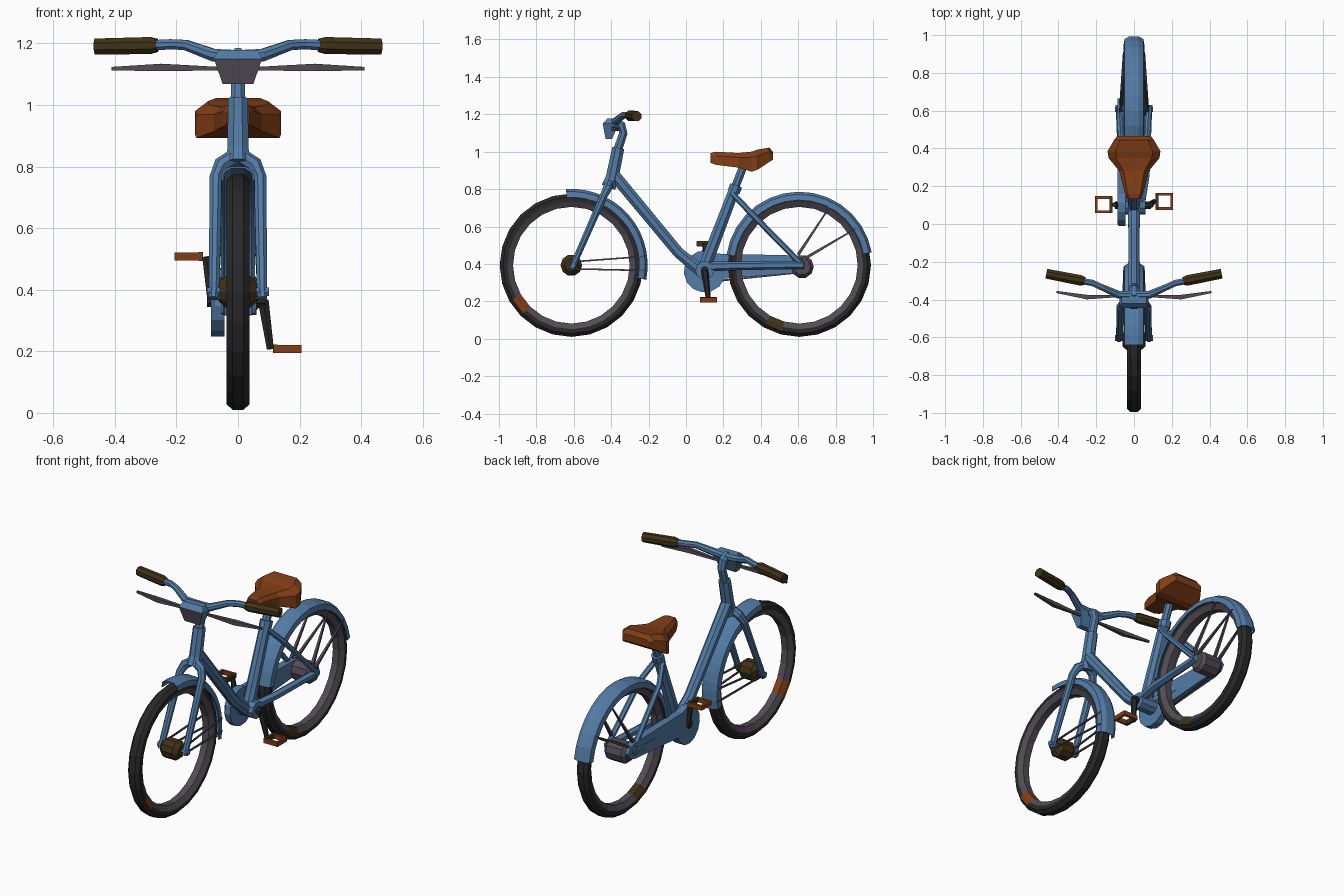
import bpy, bmesh, math
from mathutils import Vector

if "Cube" in bpy.data.objects:
    bpy.data.objects.remove(bpy.data.objects["Cube"])


def mat(name, rgb):
    m = bpy.data.materials.new(name)
    m.diffuse_color = (*rgb, 1)
    m.use_nodes = True
    m.node_tree.nodes["Principled BSDF"].inputs["Base Color"].default_value = m.diffuse_color
    return m


BLUE = mat("frame blue", (0.085, 0.20, 0.38))
BLACK = mat("tyre black", (0.022, 0.022, 0.023))
GREY = mat("metal grey", (0.085, 0.07, 0.09))
ORANGE = mat("leather orange", (0.22, 0.048, 0.008))
BROWN = mat("dark brown", (0.05, 0.032, 0.008))


def finish(bm, name, *mats):
    bmesh.ops.recalc_face_normals(bm, faces=bm.faces)
    me = bpy.data.meshes.new(name)
    bm.to_mesh(me)
    bm.free()
    for m in mats:
        me.materials.append(m)
    ob = bpy.data.objects.new(name, me)
    bpy.context.collection.objects.link(ob)
    return ob


def skin(bm, rings, loop=False, caps=True):
    """Bridge a list of point rings with quads."""
    vs = [[bm.verts.new(p) for p in r] for r in rings]
    n = len(vs[0])
    for i in range(len(vs) - (0 if loop else 1)):
        a, b = vs[i], vs[(i + 1) % len(vs)]
        for j in range(n):
            k = (j + 1) % n
            bm.faces.new((a[j], a[k], b[k], b[j]))
    if caps and not loop:
        bm.faces.new(vs[0])
        bm.faces.new(vs[-1])


def tube(name, pts, radii, m, sides=8):
    pts = [Vector(p) for p in pts]
    if not isinstance(radii, (list, tuple)):
        radii = [radii] * len(pts)
    d = (pts[-1] - pts[0]).normalized()
    ref = Vector((1, 0, 0)) if abs(d.x) < 0.8 else Vector((0, 0, 1))
    rings = []
    for i, p in enumerate(pts):
        t = (pts[min(i + 1, len(pts) - 1)] - pts[max(i - 1, 0)]).normalized()
        u = (ref - t * ref.dot(t)).normalized()
        v = t.cross(u)
        rings.append([p + radii[i] * (u * math.cos(a) + v * math.sin(a))
                      for a in (2 * math.pi * (k + 0.5) / sides for k in range(sides))])
    bm = bmesh.new()
    skin(bm, rings)
    return finish(bm, name, m)


def revolve(bm, cy, cz, prof, a0, a1, n, full=False):
    """Turn an (x, radius) profile about the axle."""
    rings = []
    for i in range(n if full else n + 1):
        a = math.radians(a0 + (a1 - a0) * i / n)
        rings.append([(x, cy + r * math.cos(a), cz + r * math.sin(a)) for x, r in prof])
    skin(bm, rings, loop=full)


def box(name, c, s, m):
    bm = bmesh.new()
    bmesh.ops.create_cube(bm, size=1)
    for v in bm.verts:
        v.co = Vector(c) + Vector(v.co[i] * s[i] for i in range(3))
    return finish(bm, name, m)


FY, RY, HZ = -0.613, 0.606, 0.393

# Wheels: black tyre, grey inner rim, one orange reflector
TYRE = [(-.018, .383), (.018, .383), (.037, .365), (.037, .342),
        (.02, .312), (-.02, .312), (-.037, .342), (-.037, .365)]
for name, cy, spot, m in (("front_wheel", FY, 217, ORANGE), ("rear_wheel", RY, 247, BROWN)):
    bm = bmesh.new()
    revolve(bm, cy, HZ, TYRE, 0, 360, 24, True)
    for f in bm.faces:
        c = f.calc_center_median()
        r = math.hypot(c.y - cy, c.z - HZ)
        ang = math.degrees(math.atan2(c.z - HZ, c.y - cy)) % 360
        if r < .335:
            f.material_index = 1
        if r < .355 and abs(ang - spot) < 7.5:
            f.material_index = 2
    finish(bm, name, BLACK, GREY, m)

# Mudguards: thin U-shaped channels
for name, cy, r, a0, a1 in (("front_mudguard", FY, .408, 94, -11), ("rear_mudguard", RY, .393, 172, 10)):
    out = [(-.055, r - .045), (-.05, r - .014), (-.025, r), (.025, r), (.05, r - .014), (.055, r - .045)]
    inner = [(x * .88, q - .006) for x, q in reversed(out)]
    inner[0], inner[-1] = (.048, r - .045), (-.048, r - .045)
    bm = bmesh.new()
    revolve(bm, cy, HZ, out + inner, a0, a1, 14)
    finish(bm, name, BLUE)

# Hubs and axles
tube("front_hub", [(-.06, FY, HZ), (-.035, FY, HZ), (.035, FY, HZ), (.06, FY, HZ)], [.035, .058, .058, .035], BROWN, 10)
tube("front_axle", [(-.1, FY + .01, HZ), (.1, FY + .01, HZ)], .016, BLUE, 6)
tube("rear_hub", [(-.07, RY + .015, .385), (-.05, RY + .015, .385), (.05, RY + .015, .385), (.07, RY + .015, .385)],
     [.045, .062, .062, .045], GREY, 10)
tube("rear_axle", [(-.1, RY, HZ), (.1, RY, HZ)], .014, BLUE, 6)

# Main frame tubes
tube("head_tube", [(0, -.415, .81), (0, -.395, .86), (0, -.362, 1.02)], [.042, .037, .035], BLUE)
tube("down_tube", [(0, -.392, .885), (0, -.04, .46), (0, .09, .355)], [.034, .032, .036], BLUE)
tube("seat_tube", [(0, .095, .37), (0, .265, .815)], [.036, .031], BLUE)
tube("seat_clamp", [(0, .255, .785), (0, .268, .82)], .036, BLUE)
tube("seat_post", [(0, .255, .79), (0, .315, .945)], .024, BLUE)
tube("bottom_bracket", [(-.075, .1, .365), (.06, .1, .365)], .05, BLUE, 10)
tube("crank_axle", [(-.1, .1, .365), (.09, .1, .365)], .022, BLACK)

for s, side in ((-1, "left"), (1, "right")):
    # Fork leg, stays and mudguard struts
    tube(side + "_fork_leg", [(0, -.408, .84), (s * .055, -.42, .805), (s * .072, -.44, .765),
                              (s * .078, -.6, .40), (s * .08, -.612, .372)],
         [.026, .026, .022, .018, .016], BLUE)
    tube(side + "_seat_stay", [(s * .02, .245, .78), (s * .062, .34, .68), (s * .08, .615, .40)], .016, BLUE, 6)
    tube(side + "_chain_stay", [(s * .035, .1, .385), (s * .062, .26, .39), (s * .078, .63, .395)],
         [.026, .024, .022], BLUE, 6)
    for i, z in enumerate((.365, .44)):
        tube(f"{side}_front_strut_{i}", [(s * .065, FY + .03, HZ + (i - .5) * .04), (s * .052, -.225, z)], .006, GREY, 4)
    for i, (y0, z0, y1, z1) in enumerate(((.60, .45, .765, .70), (.62, .42, .91, .59))):
        tube(f"{side}_rear_strut_{i}", [(s * .07, y0, z0), (s * .055, y1, z1)], [.012, .005], GREY, 4)

    # Crank and pedal
    py, pz = (.09, .508) if s < 0 else (.108, .208)
    py += .012
    tube(side + "_crank", [(s * .082, .1, .365), (s * .105, py, pz)], [.02, .013], BLACK, 6)
    for e in (-1, 1):
        box(f"{side}_pedal_rail_{e + 1}", (s * .162, py + e * .038, pz), (.09, .014, .026), ORANGE)
    box(side + "_pedal_outer", (s * .2, py, pz), (.014, .07, .026), ORANGE)
    box(side + "_pedal_inner", (s * .121, py, pz), (.016, .088, .028), BROWN)

    # Handlebar half, grip and brake lever
    tube(side + "_handlebar", [(0, -.375, 1.158), (s * .08, -.375, 1.162), (s * .17, -.335, 1.195),
                               (s * .22, -.312, 1.197), (s * .3, -.298, 1.193)], [.022, .022, .018, .018, .018], BLUE)
    tube(side + "_grip", [(s * .262, -.303, 1.194), (s * .285, -.298, 1.193), (s * .464, -.263, 1.19)],
         [.023, .03, .028], BROWN)
    tube(side + "_brake_lever", [(s * .06, -.38, 1.118), (s * .25, -.387, 1.122), (s * .41, -.36, 1.118)],
         [.008, .017, .008], GREY, 4)

# Stem
tube("stem", [(0, -.368, 1.0), (0, -.335, 1.1), (0, -.345, 1.14), (0, -.39, 1.165)], [.026, .024, .026, .024], BLUE)

# Handlebar box: grey front, blue body
bm = bmesh.new()
skin(bm, [[(-w, y0, z), (w, y0, z), (w, y1, z), (-w, y1, z)]
          for w, z, y0, y1 in ((.05, 1.068, -.43, -.395), (.078, 1.15, -.445, -.36), (.065, 1.178, -.42, -.37))])
bm.normal_update()
for f in bm.faces:
    c = f.calc_center_median()
    f.material_index = 1 if c.y < -.42 and c.z < 1.15 else 0
finish(bm, "handlebar_box", BLUE, GREY)

# Chain case: round front, tapering bar to the rear hub
bm = bmesh.new()
prof = [(.1 + .112 * math.cos(a), .36 + .112 * math.sin(a))
        for a in (math.radians(58 + 282 * i / 11) for i in range(12))]
prof += [(.6, .352), (.645, .365), (.665, .4), (.645, .435), (.6, .445)]
skin(bm, [[(x, .1 + (y - .1) * k if y < .3 else y, z) for y, z in prof]
          for x, k in ((-.088, .93), (-.078, 1), (-.044, 1))])
finish(bm, "chain_case", BLUE)
tube("chain_lower_run", [(-.062, .13, .305), (-.062, .61, .355)], .007, GREY, 4)

# Saddle: lofted sections of (y, half width, top, bottom)
rings = []
for y, w, t, b in ((.132, .035, .993, .94), (.16, .048, 1.0, .93), (.28, .078, .993, .915),
                   (.35, .135, 1.0, .893), (.385, .14, 1.012, .905), (.445, .105, 1.022, .945), (.465, .09, 1.0, .957)):
    m = t - (t - b) * .3
    rings.append([(-w, y, b), (-w, y, m), (-w * .7, y, t), (w * .7, y, t), (w, y, m), (w, y, b)])
bm = bmesh.new()
skin(bm, rings)
finish(bm, "saddle", ORANGE)
